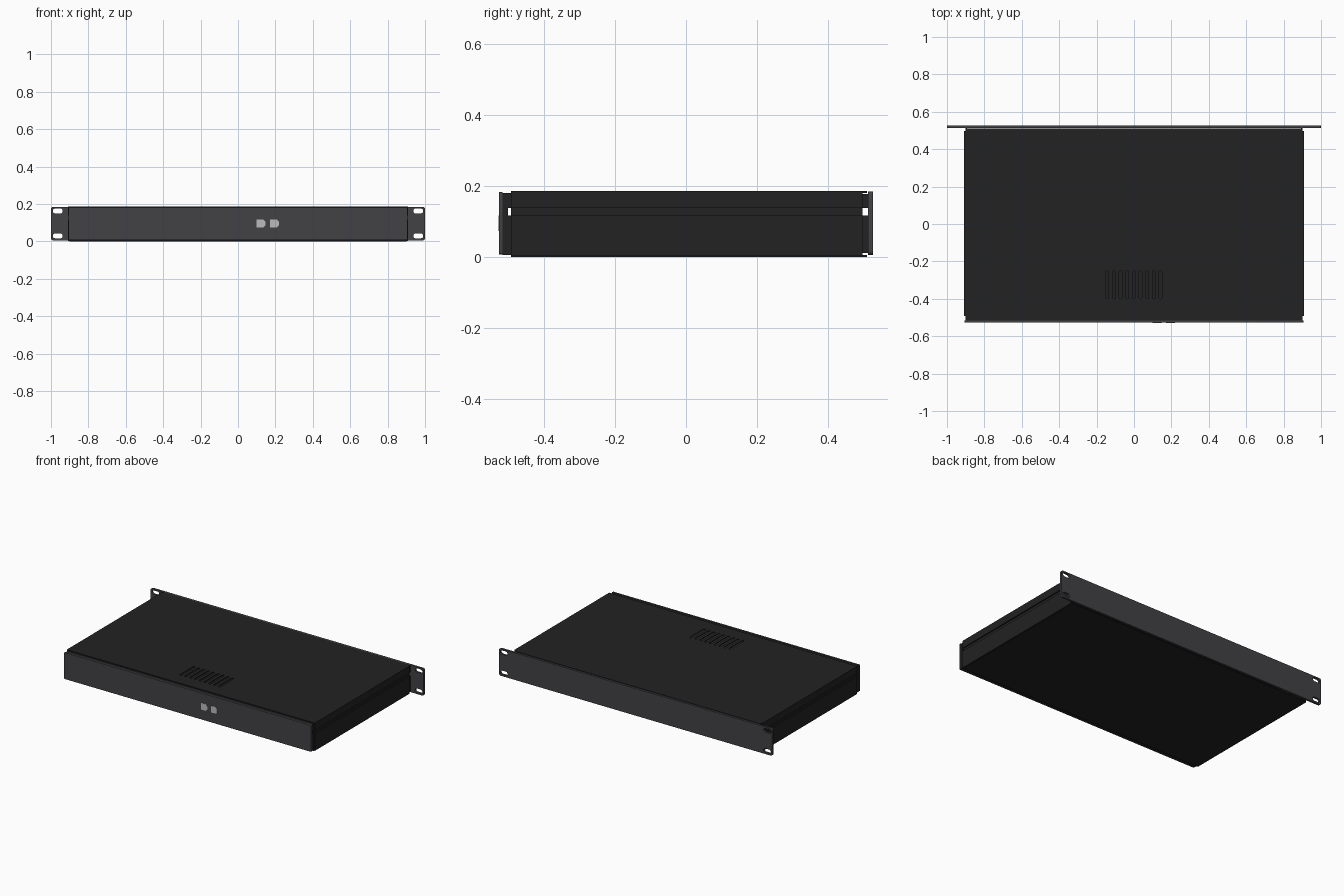
import bpy, math

if "Cube" in bpy.data.objects:
    bpy.data.objects.remove(bpy.data.objects["Cube"])

def material(name, rgb):
    m = bpy.data.materials.new(name)
    m.diffuse_color = (*rgb, 1)
    m.use_nodes = True
    m.node_tree.nodes["Principled BSDF"].inputs["Base Color"].default_value = m.diffuse_color
    return m

BLACK = material("matte black steel", (0.016, 0.016, 0.016))
GREY = material("dark grey panel", (0.055, 0.053, 0.060))
LIGHT = material("light grey socket", (0.50, 0.50, 0.50))

def box(name, x0, x1, y0, y1, z0, z1, mat):
    bpy.ops.mesh.primitive_cube_add(size=1, location=((x0 + x1) / 2, (y0 + y1) / 2, (z0 + z1) / 2))
    o = bpy.context.object
    o.name = name
    o.scale = (abs(x1 - x0), abs(y1 - y0), abs(z1 - z0))
    bpy.ops.object.transform_apply(location=False, rotation=False, scale=True)
    o.data.materials.append(mat)
    return o

def rounded(x0, x1, y0, y1, r, n=5):
    """Outline of a rounded rectangle."""
    pts = []
    for cx, cy, a in ((x1 - r, y1 - r, 0), (x0 + r, y1 - r, 90), (x0 + r, y0 + r, 180), (x1 - r, y0 + r, 270)):
        for i in range(n + 1):
            t = math.radians(a + 90 * i / n)
            pts.append((cx + r * math.cos(t), cy + r * math.sin(t)))
    return pts

def plate(name, outlines, thick, mat, pos, upright):
    """Flat sheet from an outer outline and hole outlines."""
    c = bpy.data.curves.new(name, 'CURVE')
    c.dimensions, c.fill_mode, c.extrude = '2D', 'BOTH', thick / 2
    for pts in outlines:
        s = c.splines.new('POLY')
        s.points.add(len(pts) - 1)
        for p, (x, y) in zip(s.points, pts):
            p.co = (x, y, 0, 1)
        s.use_cyclic_u = True
    o = bpy.data.objects.new(name, c)
    bpy.context.collection.objects.link(o)
    o.location = pos
    o.rotation_euler.x = math.pi / 2 if upright else 0
    c.materials.append(mat)
    bpy.ops.object.select_all(action='DESELECT')
    o.select_set(True)
    bpy.context.view_layer.objects.active = o
    bpy.ops.object.convert(target='MESH')
    return bpy.context.object

# Rack mounting panel with four slotted ears
slots = [rounded(min(s * 0.937, s * 0.99), max(s * 0.937, s * 0.99), z, z + 0.026, 0.0125)
         for s in (-1, 1) for z in (0.017, 0.150)]
plate("rack_panel", [rounded(-1, 1, 0.006, 0.185, 0.012)] + slots, 0.014, GREY, (0, 0.52, 0), True)

# Rear panel on the -y end, and its two D-shaped sockets
plate("rear_panel", [rounded(-0.905, 0.905, 0.008, 0.183, 0.006)], 0.010, GREY, (0, -0.522, 0), True)
for i, x in enumerate((0.100, 0.172)):
    w, z0, z1, k = 0.046, 0.074, 0.118, 0.012
    d = [(x, z0), (x + w - k, z0), (x + w, z0 + k), (x + w, z1 - k), (x + w - k, z1), (x, z1)]
    plate(f"socket_{i + 1}", [d], 0.003, LIGHT, (0, -0.527, 0), True)

# Lid with a row of vent slots
vents = [rounded(-0.15 + i * 0.0355, -0.135 + i * 0.0355, -0.40, -0.25, 0.007) for i in range(9)]
plate("lid", [rounded(-0.90, 0.90, -0.493, 0.51, 0.002, 1)] + vents, 0.006, BLACK, (0, 0, 0.184), False)

# Base tray
box("base", -0.90, 0.90, -0.493, 0.51, 0, 0.006, BLACK)

# Flanges folded in from the rear panel, top and bottom
box("rear_top_flange", -0.90, 0.90, -0.517, -0.485, 0.175, 0.181, BLACK)
box("rear_bottom_flange", -0.90, 0.90, -0.517, -0.485, 0.006, 0.014, BLACK)

for s, side in ((-1, "left"), (1, "right")):
    # Side walls: two strips with a recessed groove between them
    for part, z0, z1 in (("lower", 0.003, 0.117), ("upper", 0.138, 0.187)):
        box(f"{side}_wall_{part}", s * 0.898, s * 0.908, -0.493, 0.497, z0, z1, BLACK)
    box(f"{side}_wall_groove", s * 0.892, s * 0.900, -0.493, 0.497, 0.112, 0.143, BLACK)
    # Corner brackets, notched in line with the groove
    for end, y0, y1 in (("rear", -0.517, -0.485), ("rack", 0.488, 0.513)):
        for part, z0, z1 in (("lower", 0.012, 0.117), ("upper", 0.138, 0.178)):
            box(f"{side}_{end}_bracket_{part}", s * 0.893, s * 0.902, y0, y1, z0, z1, BLACK)
    box(f"{side}_rear_bracket_bridge", s * 0.893, s * 0.902, -0.517, -0.502, 0.117, 0.138, BLACK)
